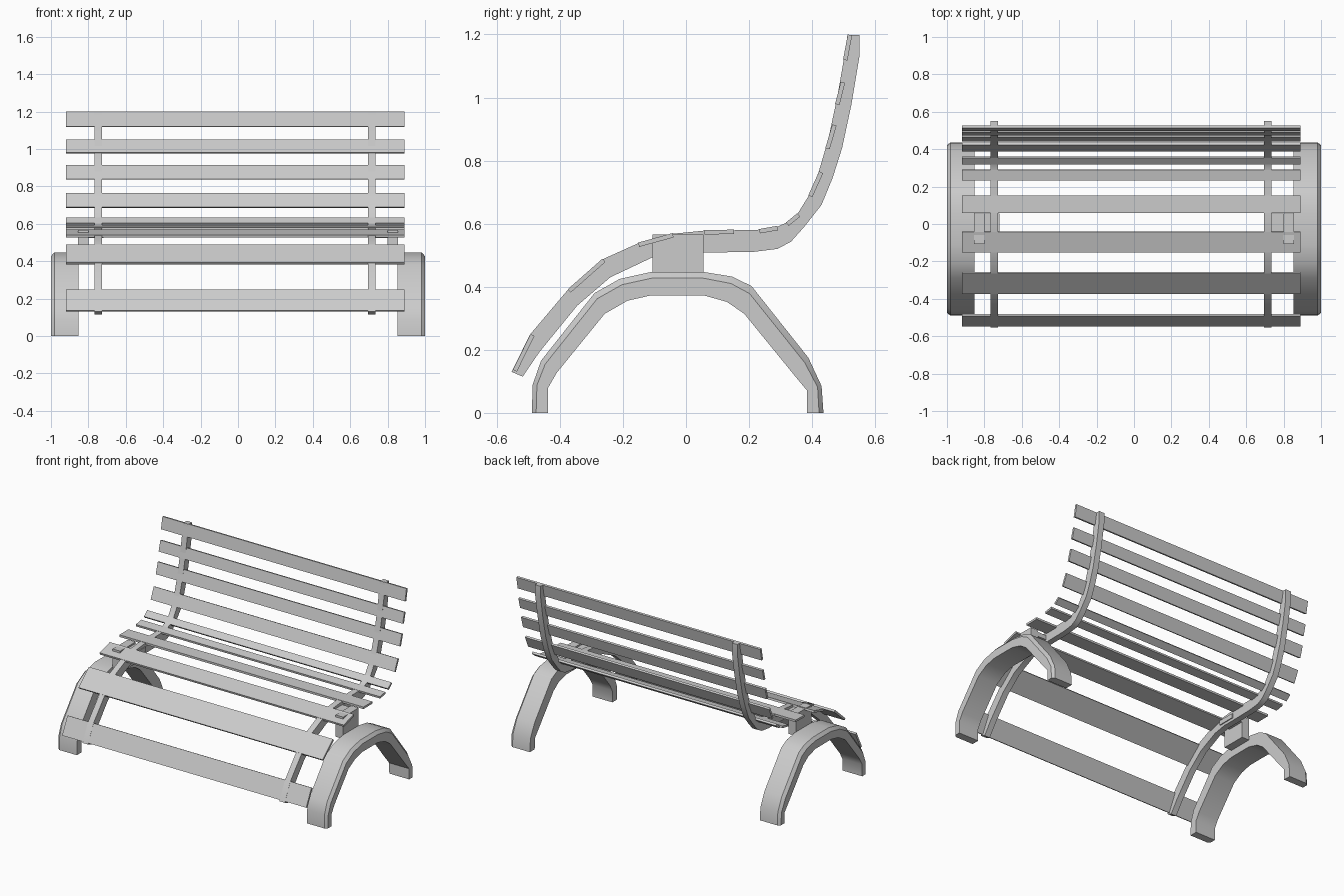
import bpy, bmesh, math
from mathutils import Vector

if "Cube" in bpy.data.objects:
    bpy.data.objects.remove(bpy.data.objects["Cube"])


def finish(name, bm):
    bmesh.ops.recalc_face_normals(bm, faces=bm.faces)
    mesh = bpy.data.meshes.new(name)
    bm.to_mesh(mesh)
    bm.free()
    ob = bpy.data.objects.new(name, mesh)
    bpy.context.collection.objects.link(ob)
    bpy.context.view_layer.objects.active = ob
    ob.select_set(True)
    bpy.ops.object.shade_smooth_by_angle(angle=math.radians(30))
    ob.select_set(False)


def loft(name, sections):
    """Skin a list of closed cross-sections and cap both ends."""
    bm = bmesh.new()
    rings = [[bm.verts.new(p) for p in s] for s in sections]
    n = len(rings[0])
    for a, b in zip(rings, rings[1:]):
        for i in range(n):
            j = (i + 1) % n
            bm.faces.new((a[i], a[j], b[j], b[i]))
    bm.faces.new(rings[0])
    bm.faces.new(rings[-1])
    finish(name, bm)


def box(name, x0, x1, y0, y1, z0, z1):
    loft(name, [[(x, y0, z0), (x, y1, z0), (x, y1, z1), (x, y0, z1)] for x in (x0, x1)])


# Arched legs: (outer y, z, inner y, z), chamfered on the outer rim
arch = [(-.489, 0, -.438, 0), (-.486, .09, -.437, .08), (-.46, .165, -.41, .127),
        (-.29, .38, -.258, .314), (-.21, .425, -.185, .356), (-.11, .447, -.109, .373),
        (.056, .447, .055, .373), (.147, .432, .13, .352), (.208, .402, .185, .314),
        (.388, .175, .347, .115), (.43, .085, .383, .072), (.436, 0, .384, 0)]
for side, label in ((-1, "left"), (1, "right")):
    sections = []
    for oy, oz, iy, iz in arch:
        o, i = Vector((oy, oz)), Vector((iy, iz))
        c = o.lerp(i, .27)
        sections.append([(side * x, p.x, p.y) for x, p in
                         ((.853, i), (1, i), (1, c), (.982, o), (.853, o))])
    loft(label + "_leg", sections)
    # Block standing between leg and seat, with a bridge to the rail
    s = sorted((side * .799, side * .855))
    box(label + "_support_block", *s, -.107, .056, .42, .566)
    s = sorted((side * .72, side * .82))
    box(label + "_bridge", *s, -.06, .056, .525, .555)

# Curved side rails: (front y, z, back y, z)
rail = [(-.553, .13, -.518, .115), (-.495, .248, -.464, .194), (-.375, .39, -.345, .34),
        (-.267, .486, -.24, .43), (-.147, .54, -.109, .492), (-.043, .568, -.025, .508),
        (.058, .578, .055, .508), (.223, .58, .217, .511), (.29, .59, .29, .52),
        (.325, .607, .333, .543), (.353, .63, .375, .59), (.387, .685, .43, .66),
        (.42, .762, .465, .745), (.451, .867, .495, .84), (.48, 1.003, .525, .98),
        (.502, 1.13, .55, 1.13), (.512, 1.198, .55, 1.198)]
for x, label in ((-.746, "left"), (.714, "right")):
    loft(label + "_rail", [[(x - .02, a, b), (x + .02, a, b), (x + .02, c, d), (x - .02, c, d)]
                           for a, b, c, d in rail])

# Slats: lower edge to upper edge of the sitting face
slats = [(-.549, .137, -.493, .25), (-.375, .392, -.265, .489), (-.152, .54, -.043, .57),
         (.058, .58, .152, .581), (.232, .583, .289, .593), (.317, .604, .353, .633),
         (.388, .69, .422, .766), (.442, .84, .464, .915), (.473, .98, .491, 1.05),
         (.498, 1.12, .513, 1.2)]
for k, (y0, z0, y1, z1) in enumerate(slats):
    d = Vector((y1 - y0, z1 - z0)).normalized() * .014
    ring = [(y0, z0), (y1, z1), (y1 + d.y, z1 - d.x), (y0 + d.y, z0 - d.x)]
    loft(f"slat_{k + 1}", [[(x, y, z) for y, z in ring] for x in (-.92, .89)])
